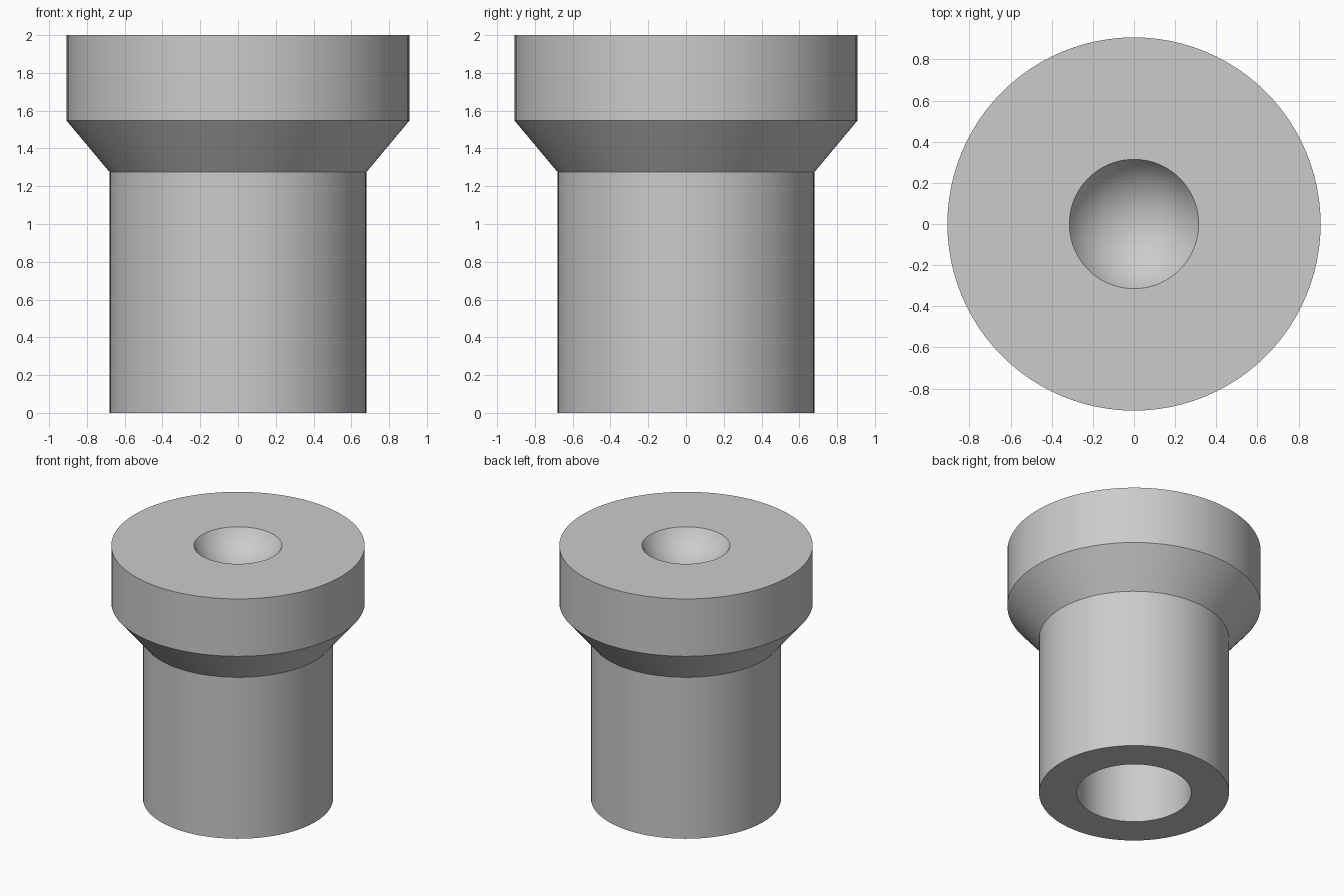
import bpy
import bmesh
from math import radians, sin, cos, pi
from mathutils import Matrix

cube = bpy.data.objects.get("Cube")
if cube:
    bpy.data.objects.remove(cube, do_unlink=True)

SEGMENTS = 96

# Plain grey
grey = bpy.data.materials.new("plain_grey")
grey.use_nodes = True
colour = (0.6, 0.6, 0.6, 1)
grey.diffuse_color = colour
grey.node_tree.nodes["Principled BSDF"].inputs["Base Color"].default_value = colour


def lathe(name, profile):
    """Spin a (radius, height) profile round the z axis into a closed solid."""
    bm = bmesh.new()
    verts = [bm.verts.new((r, 0, z)) for r, z in profile]
    edges = [bm.edges.new(pair) for pair in zip(verts, verts[1:])]
    bmesh.ops.spin(bm, geom=verts + edges, cent=(0, 0, 0), axis=(0, 0, 1),
                   angle=2 * pi, steps=SEGMENTS, use_merge=True)
    bmesh.ops.remove_doubles(bm, verts=bm.verts, dist=1e-5)
    bmesh.ops.recalc_face_normals(bm, faces=bm.faces)
    mesh = bpy.data.meshes.new(name)
    bm.to_mesh(mesh)
    bm.free()
    obj = bpy.data.objects.new(name, mesh)
    bpy.context.collection.objects.link(obj)
    mesh.materials.append(grey)
    return obj


# Outer wall: shaft, flared collar and head
outer = [(0.68, 0), (0.68, 1.275), (0.907, 1.547), (0.907, 2)]

# Shallow spherical dimple in the top of the head
ball, rim_angle, steps = 0.363, radians(60), 14
centre_z = 2 + ball * cos(rim_angle)
dimple = []
for i in range(steps + 1):
    a = rim_angle * (1 - i / steps)
    dimple.append((ball * sin(a), centre_z - ball * cos(a)))

# Blind bore rising from the foot
bore = [(0, 1.275), (0.41, 1.275), (0.41, 0)]

body = lathe("flanged_bushing", bore + outer + dimple)

# Weld the foot ring between bore and shaft, smooth the round walls
bpy.ops.object.select_all(action="DESELECT")
body.select_set(True)
bpy.context.view_layer.objects.active = body
bpy.ops.object.shade_smooth_by_angle(angle=radians(30))
